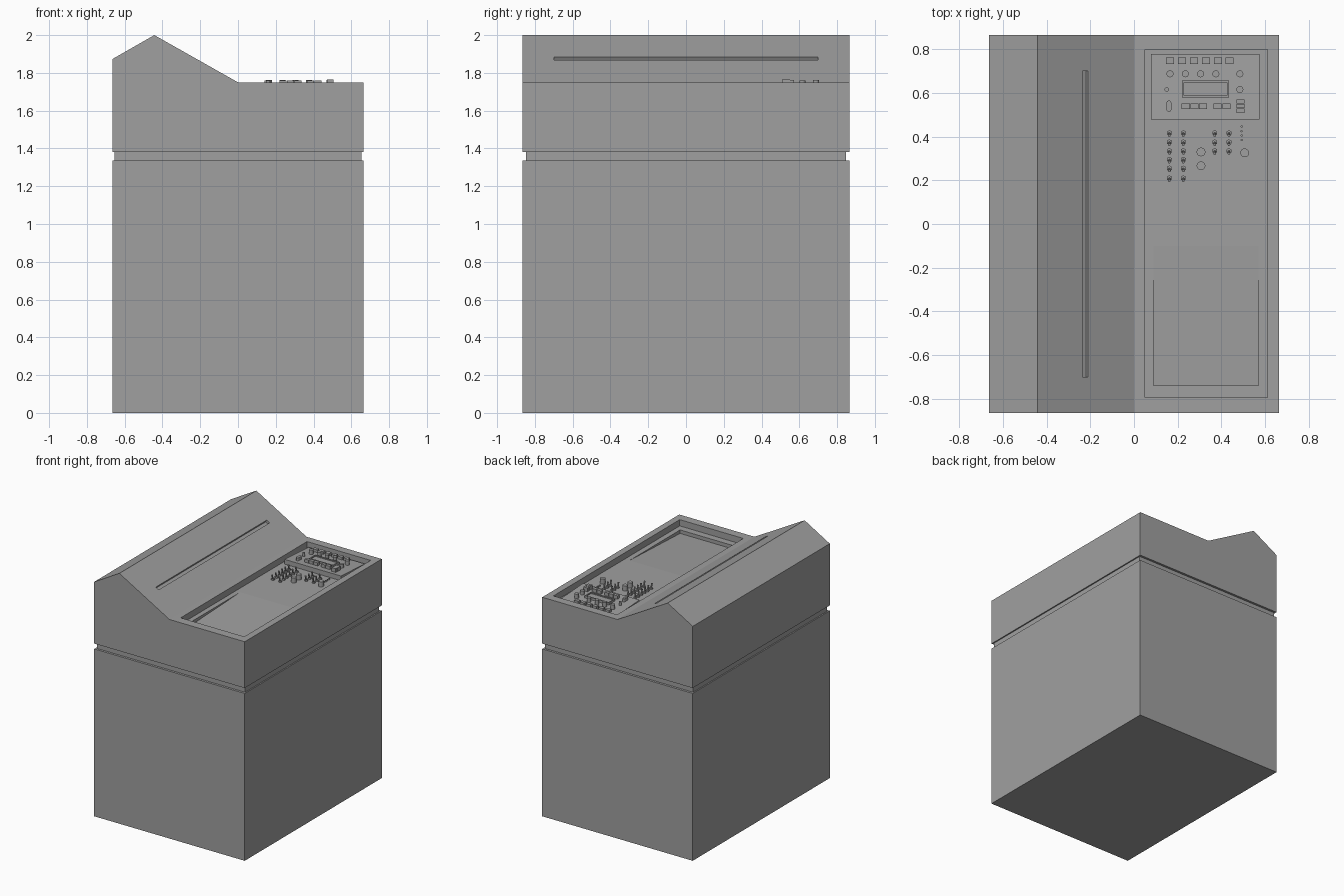
import bpy, bmesh, math
from mathutils import Matrix, Vector

if "Cube" in bpy.data.objects:
    bpy.data.objects.remove(bpy.data.objects["Cube"], do_unlink=True)

GREY = (0.35, 0.35, 0.35, 1)
metal = bpy.data.materials.new("console_grey")
metal.use_nodes = True
metal.diffuse_color = GREY
metal.node_tree.nodes["Principled BSDF"].inputs["Base Color"].default_value = GREY


def finish(name, bm):
    bmesh.ops.recalc_face_normals(bm, faces=bm.faces[:])
    mesh = bpy.data.meshes.new(name)
    bm.to_mesh(mesh)
    bm.free()
    mesh.materials.append(metal)
    obj = bpy.data.objects.new(name, mesh)
    bpy.context.collection.objects.link(obj)
    return obj


def prism(name, profile, lo, hi, axis):
    """Extrude a profile along x (y-z points) or y (x-z points)."""
    bm = bmesh.new()
    place = (lambda p: (lo, p[0], p[1])) if axis == "x" else (lambda p: (p[0], lo, p[1]))
    face = bm.faces.new([bm.verts.new(place(p)) for p in profile])
    new = bmesh.ops.extrude_face_region(bm, geom=[face])["geom"]
    offset = Vector((hi - lo, 0, 0) if axis == "x" else (0, hi - lo, 0))
    bmesh.ops.translate(bm, vec=offset, verts=[v for v in new if isinstance(v, bmesh.types.BMVert)])
    return finish(name, bm)


def box(name, x0, x1, y0, y1, z0, z1):
    return prism(name, [(x0, z0), (x1, z0), (x1, z1), (x0, z1)], y0, y1, "y")


def cylinder(name, x, y, z, radius, height, sides=16, tilt=0, tip=1):
    bm = bmesh.new()
    matrix = Matrix.Translation((x, y, z)) @ Matrix.Rotation(tilt, 4, "X") @ Matrix.Translation((0, 0, height / 2))
    bmesh.ops.create_cone(bm, cap_ends=True, segments=sides, radius1=radius,
                          radius2=radius * tip, depth=height, matrix=matrix)
    obj = finish(name, bm)
    if sides > 8:
        bpy.context.view_layer.objects.active = obj
        obj.select_set(True)
        bpy.ops.object.shade_smooth_by_angle(angle=math.radians(40))
        obj.select_set(False)
    return obj


def cut(target, cutter):
    cutter.hide_render = True
    mod = target.modifiers.new("cut", "BOOLEAN")
    mod.operation, mod.solver, mod.object = "DIFFERENCE", "EXACT", cutter
    bpy.context.view_layer.objects.active = target
    bpy.ops.object.modifier_apply(modifier=mod.name)
    bpy.data.objects.remove(cutter, do_unlink=True)


# Cabinet body, recessed neck and sloped top
W, D = 0.665, 0.865
RIM, FLOOR = 1.75, 1.70
box("cabinet_body", -W, W, -D, D, 0, 1.337)
box("cabinet_neck", -W + 0.01, W - 0.01, -D + 0.018, D - 0.018, 1.337, 1.38)
top = prism("cabinet_top", [(-W, 1.38), (W, 1.38), (W, RIM), (0, RIM), (-0.443, 2), (-W, 1.873)], -D, D, "y")

# Control tray, sloping desk recess and the long slot in the slope
cut(top, box("tray_cutter", 0.05, 0.612, -0.795, 0.8, FLOOR, 1.8))
cut(top, prism("desk_cutter", [(-0.74, 1.672), (-0.1, FLOOR), (-0.1, 1.73), (-0.74, 1.73)], 0.09, 0.57, "x"))
slope = Vector((-0.443, 0.25)).normalized()
normal = Vector((slope.y, -slope.x))
centre = Vector((-0.223, RIM + 0.223 * 0.25 / 0.443))
corners = [centre + slope * s * 0.015 + normal * n for s, n in ((-1, -0.02), (1, -0.02), (1, 0.03), (-1, 0.03))]
cut(top, prism("slot_cutter", corners, -0.7, 0.7, "y"))

# Raised control panel, highest toward the front
prism("control_panel", [(0.478, FLOOR - 0.005), (0.478, 1.738), (0.78, 1.72), (0.78, FLOOR - 0.005)], 0.077, 0.575, "x")


def panel_z(y):
    return 1.738 - (y - 0.478) * 0.06


def button(name, x, y, w, d, h):
    z = panel_z(y)
    return box(name, x - w / 2, x + w / 2, y - d / 2, y + d / 2, z - 0.004, z + h)


# Panel buttons
for x in (0.165, 0.22, 0.275, 0.33, 0.385, 0.438):
    button("top_button", x, 0.748, 0.038, 0.028, 0.022)
for x in (0.237, 0.277, 0.317, 0.383, 0.424):
    button("lower_button", x, 0.54, 0.037, 0.025, 0.026)
for y in (0.519, 0.54, 0.561):
    button("stacked_button", 0.488, y, 0.036, 0.019, 0.03)

# Panel knobs and slider
for x in (0.165, 0.235, 0.305, 0.375, 0.485):
    cylinder("panel_knob", x, 0.688, panel_z(0.688) - 0.004, 0.016, 0.04)
cylinder("panel_knob", 0.485, 0.616, panel_z(0.616) - 0.004, 0.016, 0.034)
cylinder("small_knob", 0.15, 0.616, panel_z(0.616) - 0.004, 0.01, 0.034)
button("slider", 0.16, 0.54, 0.022, 0.03, 0.024)
for y in (0.525, 0.555):
    cylinder("slider_end", 0.16, y, panel_z(y) - 0.004, 0.011, 0.028)

# Display with a recessed screen
display = button("display", 0.328, 0.619, 0.214, 0.078, 0.016)
z = panel_z(0.619)
cut(display, box("screen_cutter", 0.229, 0.427, 0.589, 0.649, z + 0.008, z + 0.05))

# Toggle switches: nut and tilted lever
rows = [0.21, 0.255, 0.295, 0.335, 0.375, 0.417]
toggles = [(x, y) for x in (0.162, 0.226) for y in rows]
toggles += [(x, y) for x in (0.37, 0.435) for y in rows[3:]]
for x, y in toggles:
    cylinder("toggle_nut", x, y, FLOOR - 0.002, 0.013, 0.012, sides=6)
    cylinder("toggle_lever", x, y, FLOOR, 0.005, 0.045, sides=8, tilt=math.radians(15), tip=1.3)

# Large knobs and indicator lamps
for x, y in ((0.307, 0.33), (0.307, 0.267), (0.507, 0.326)):
    cylinder("large_knob", x, y, FLOOR - 0.002, 0.02, 0.042, sides=24)
for y in (0.385, 0.405, 0.425, 0.447):
    cylinder("indicator_lamp", 0.493, y, FLOOR - 0.002, 0.005, 0.012, sides=10)
